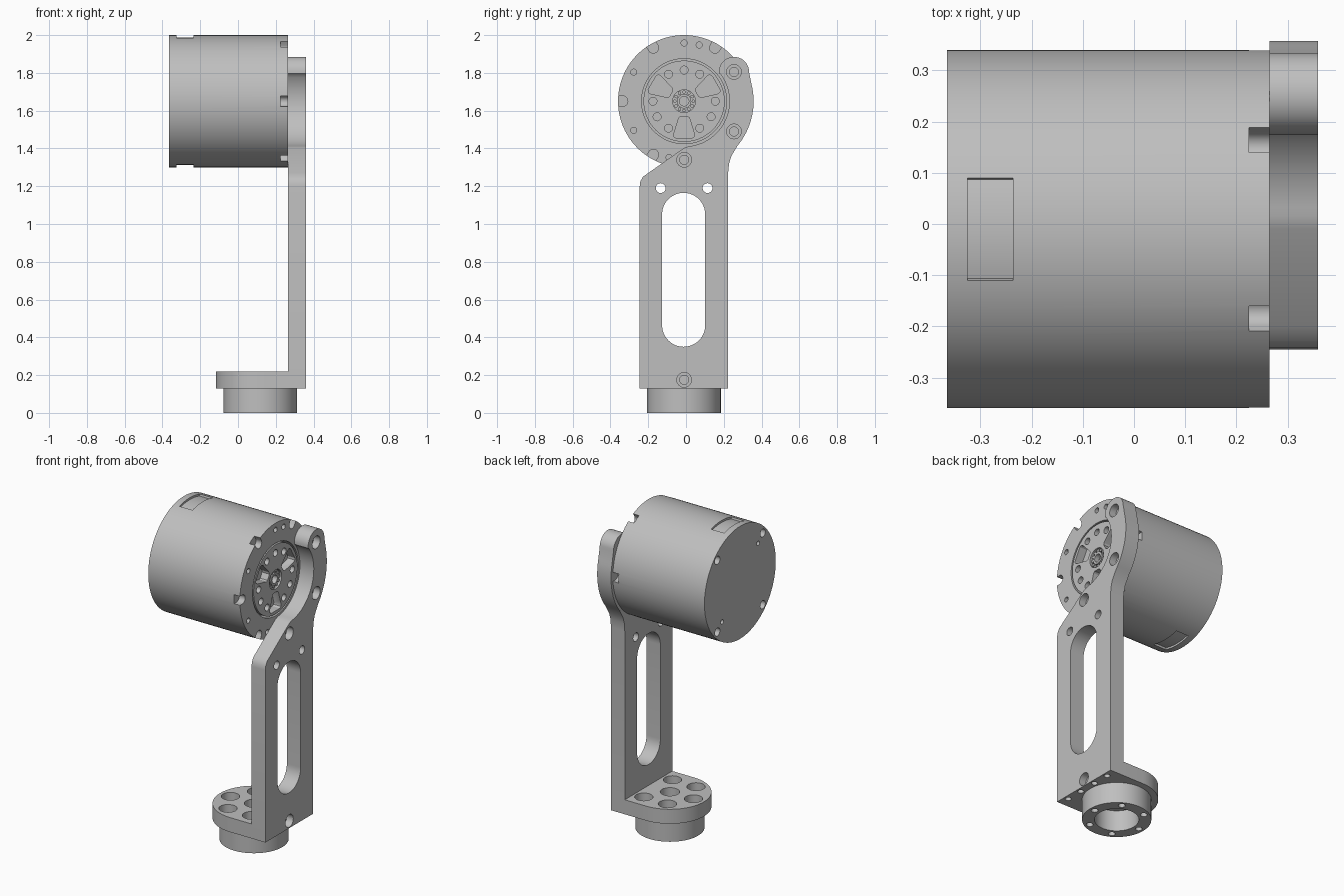
import bpy
import bmesh
from math import sin, cos, radians, pi

cube = bpy.data.objects.get("Cube")
if cube:
    bpy.data.objects.remove(cube, do_unlink=True)

grey = bpy.data.materials.new("machined grey")
grey.use_nodes = True
grey.diffuse_color = (0.52, 0.52, 0.52, 1)
grey.node_tree.nodes["Principled BSDF"].inputs["Base Color"].default_value = (0.52, 0.52, 0.52, 1)

CY, CZ, R = -0.01, 1.65, 0.35      # motor axis and radius
BACK, FACE, OUT = -0.365, 0.265, 0.36   # motor back, motor face, bracket outside
FX, FY = 0.118, -0.011             # foot centre


def arc(cx, cy, r, a0, a1, n):
    """Points along an arc, angles in degrees."""
    return [(cx + r * cos(radians(a0 + (a1 - a0) * i / n)),
             cy + r * sin(radians(a0 + (a1 - a0) * i / n))) for i in range(n + 1)]


def polar(r, deg, cx=CY, cy=CZ):
    return cx + r * cos(radians(deg)), cy + r * sin(radians(deg))


def prism(bm, pts, a, b, axis="x"):
    """Extrude a 2D outline from a to b along x or z."""
    def place(p, t):
        return (t, p[0], p[1]) if axis == "x" else (p[0], p[1], t)
    n = len(pts)
    lo = [bm.verts.new(place(p, a)) for p in pts]
    hi = [bm.verts.new(place(p, b)) for p in pts]
    faces = [bm.faces.new(lo), bm.faces.new(hi)]
    for i in range(n):
        j = (i + 1) % n
        faces.append(bm.faces.new((lo[i], lo[j], hi[j], hi[i])))
    bmesh.ops.recalc_face_normals(bm, faces=faces)


def disc(bm, c, r, a, b, axis="x", n=24):
    prism(bm, arc(c[0], c[1], r, 0, 360 - 360 / n, n - 1), a, b, axis)


def sector(deg, outline):
    """Symmetric outline of (radius, half width) pairs turned to an angle about the motor axis."""
    full = outline + [(r, -w) for r, w in reversed(outline)]
    c, s = cos(radians(deg)), sin(radians(deg))
    return [(CY + r * c - w * s, CZ + r * s + w * c) for r, w in full]


def to_object(name, bm):
    mesh = bpy.data.meshes.new(name)
    bm.to_mesh(mesh)
    bm.free()
    ob = bpy.data.objects.new(name, mesh)
    bpy.context.scene.collection.objects.link(ob)
    return ob


def part(name, body, cuts=None):
    """Make a part, subtract its cutters and shade it."""
    ob = to_object(name, body)
    if cuts:
        cutter = to_object(name + "_cutter", cuts)
        cutter.hide_render = True
        mod = ob.modifiers.new("cuts", "BOOLEAN")
        mod.operation = "DIFFERENCE"
        mod.object = cutter
        mod.solver = "EXACT"
        mod.use_self = True
        deps = bpy.context.evaluated_depsgraph_get()
        baked = bpy.data.meshes.new_from_object(ob.evaluated_get(deps))
        ob.modifiers.clear()
        ob.data = baked
        bpy.data.objects.remove(cutter, do_unlink=True)
    ob.data.materials.clear()
    ob.data.materials.append(grey)
    bpy.ops.object.select_all(action="DESELECT")
    ob.select_set(True)
    bpy.context.view_layer.objects.active = ob
    bpy.ops.object.shade_smooth_by_angle(angle=radians(30))
    return ob


# Motor housing
body, cuts = bmesh.new(), bmesh.new()
disc(body, (CY, CZ), R, BACK, FACE, n=96)
disc(cuts, (CY, CZ), 0.225, FACE - 0.06, FACE + 0.02, n=72)
for k in range(6):                              # rim screw notches
    notch = arc(0, 0, 0.028, 90, 270, 10)
    c, s = cos(k * pi / 3), sin(k * pi / 3)
    notch = [(0.05, 0.028)] + notch + [(0.05, -0.028)]
    prism(cuts, [(CY + (0.326 + u) * c - v * s, CZ + (0.326 + u) * s + v * c)
                 for u, v in notch], FACE - 0.04, FACE + 0.02)
for a in (75, 90, 150, 210, 255):               # small face holes
    disc(cuts, polar(0.308, a), 0.016, FACE - 0.04, FACE + 0.02, n=16)
for a in (45, 135, 225, 315):                   # back cap holes
    disc(cuts, polar(0.315, a), 0.025, BACK - 0.02, BACK + 0.04)
for a in (135, 315):
    disc(cuts, polar(0.25, a), 0.014, BACK - 0.02, BACK + 0.04, n=16)
for a in (90, 270):                             # shallow label recesses
    window = arc(CY, CZ, R - 0.012, a - 16.6, a + 16.6, 12) + arc(CY, CZ, R + 0.02, a + 16.6, a - 16.6, 12)
    prism(cuts, window, -0.325, -0.236)
part("motor_housing", body, cuts)

# Output disc with triangular pockets and bolt circle
body, cuts = bmesh.new(), bmesh.new()
disc(body, (CY, CZ), 0.215, FACE - 0.06, FACE, n=72)
for a in range(0, 360, 30):
    if a in (30, 150, 270):
        prism(cuts, sector(a, [(0.08, 0.018), (0.088, 0.028), (0.175, 0.055),
                               (0.188, 0.053), (0.195, 0.042)]), FACE - 0.05, FACE + 0.02)
    else:
        disc(cuts, polar(0.165, a), 0.021, FACE - 0.04, FACE + 0.02, n=20)
disc(cuts, (CY, CZ), 0.06, FACE - 0.04, FACE + 0.02, n=36)
part("output_disc", body, cuts)

# Hub ring with its circle of pins
body, cuts = bmesh.new(), bmesh.new()
disc(body, (CY, CZ), 0.038, FACE - 0.045, FACE - 0.005, n=36)
disc(cuts, (CY, CZ), 0.025, FACE - 0.035, FACE + 0.02)
part("hub_ring", body, cuts)
body = bmesh.new()
for k in range(12):
    disc(body, polar(0.049, 30 * k), 0.009, FACE - 0.045, FACE - 0.008, n=12)
part("hub_pins", body)

# Bracket arm: column, diagonal shoulder, hook round the output disc, lug
outline = [(-0.245, 0.13), (0.223, 0.13), (0.223, 1.27), (0.228, 1.32), (0.24, 1.36)]
outline += arc(CY, CZ, 0.368, -40, 14, 16)
outline += arc(0.254, 1.805, 0.08, 0, 185, 18)
outline += arc(CY, CZ, 0.24, 36, -84, 28)
outline += [(-0.01, 1.403), (-0.2, 1.27), (-0.228, 1.25), (-0.242, 1.225), (-0.245, 1.2)]
body, cuts = bmesh.new(), bmesh.new()
prism(body, outline, FACE, OUT)
slot = arc(-0.0125, 1.051, 0.114, 0, 180, 24) + arc(-0.0125, 0.464, 0.114, 180, 360, 24)
prism(cuts, slot, FACE - 0.05, OUT + 0.05)
for y in (-0.134, 0.114):
    disc(cuts, (y, 1.19), 0.026, FACE - 0.05, OUT + 0.05)
for c in ((0.254, 1.805), (0.254, 1.49), (-0.01, 1.34), (-0.01, 0.175)):
    disc(cuts, c, 0.024, FACE - 0.05, OUT + 0.05)
    disc(cuts, c, 0.039, OUT - 0.045, OUT + 0.05)
for y in (-0.18, -0.07, 0.05, 0.16):            # holes under the column
    disc(cuts, (0.333, y), 0.018, 0.08, 0.16, "z", 16)
part("bracket_arm", body, cuts)

# Foot plate with counterbored bolt circle
body, cuts = bmesh.new(), bmesh.new()
prism(body, arc(FX, FY, 0.234, 90, 270, 40) + [(FACE, FY - 0.234), (FACE, FY + 0.234)], 0.13, 0.22, "z")
disc(cuts, (FX, FY), 0.055, 0.1, 0.25, "z", 32)
for a in (60, 120, 180, 240, 300):
    c = polar(0.162, a, FX, FY)
    disc(cuts, c, 0.052, 0.16, 0.25, "z", 32)
    disc(cuts, c, 0.022, 0.1, 0.2, "z", 16)
part("foot_plate", body, cuts)

# Round boss under the foot
body, cuts = bmesh.new(), bmesh.new()
disc(body, (FX, FY), 0.195, 0, 0.13, "z", 72)
disc(cuts, (FX, FY), 0.125, -0.05, 0.2, "z", 56)
for k in range(6):
    disc(cuts, polar(0.162, 60 * k, FX, FY), 0.02, -0.05, 0.2, "z", 16)
part("foot_boss", body, cuts)
